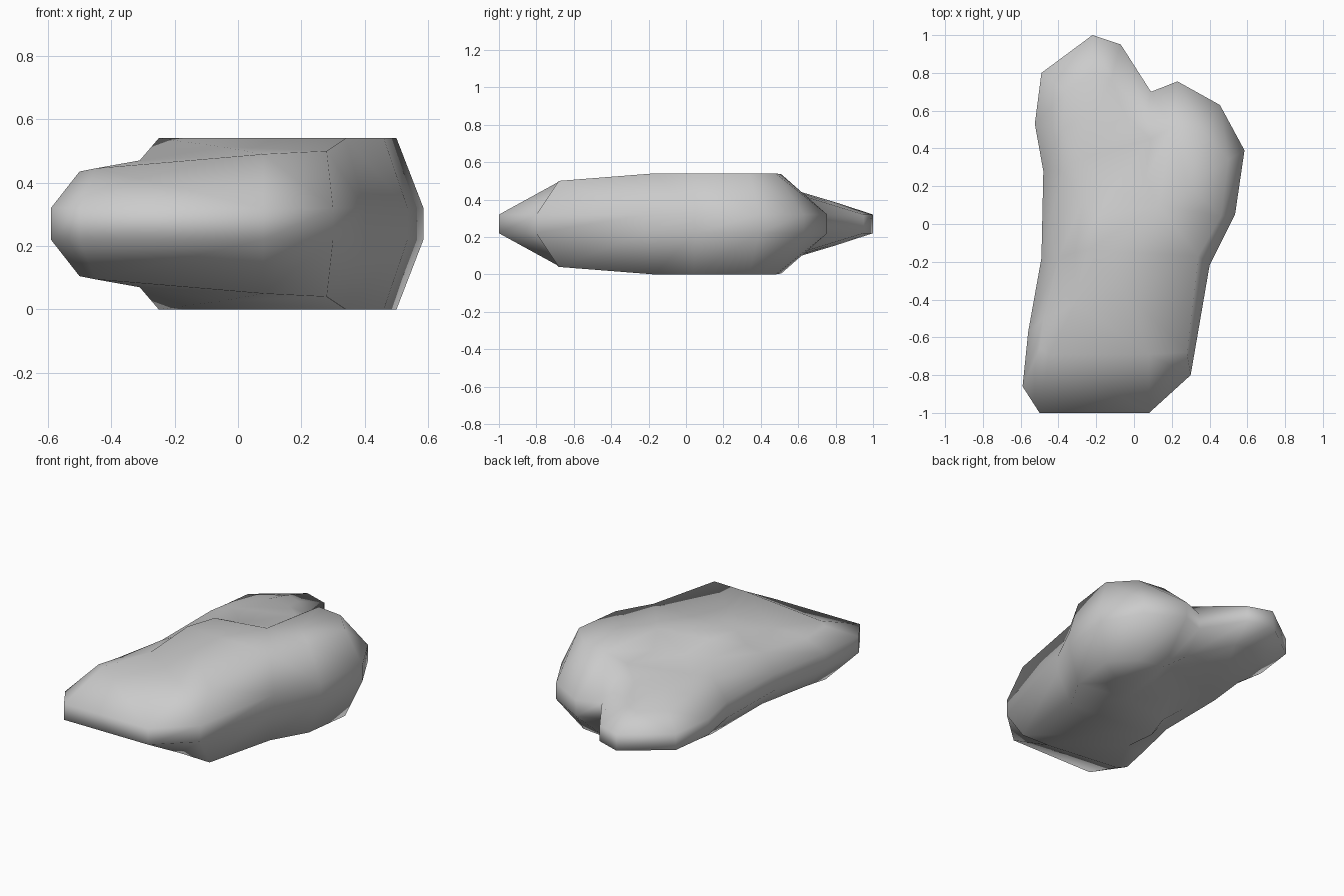
import bpy, bmesh
from mathutils import Vector
from mathutils.geometry import delaunay_2d_cdt

if "Cube" in bpy.data.objects:
    bpy.data.objects.remove(bpy.data.objects["Cube"])

MID, EDGE = 0.27, 0.05   # mid-plane height, half thickness of the rim band

# rim outline seen from above, counted clockwise from the rear left lobe
rim = [(-.22, 1), (-.07, .95), (.09, .70), (.23, .755), (.455, .63), (.585, .39),
       (.535, .05), (.40, -.22), (.30, -.80), (.08, -1), (-.50, -1), (-.59, -.86),
       (-.56, -.57), (-.49, -.18), (-.48, .28), (-.525, .53), (-.49, .80)]

# matching shoulder ring: x, y, half thickness
shoulder = [(-.22, .80, .115), (-.12, .77, .115), (.07, .56, .17), (.20, .51, .265),
            (.37, .48, .27), (.50, .34, .27), (.46, .04, .27), (.34, -.17, .27),
            (.28, -.68, .23), (.08, -.69, .22), (-.45, -.69, .175), (-.50, -.66, .165),
            (-.48, -.50, .15), (-.40, -.18, .16), (-.38, .28, .175), (-.38, .50, .15),
            (-.36, .70, .12)]

# crown points on the broad faces: high plateau edge, then the lower rear left lobe
crown = [(-.25, -.14, .27), (-.19, .04, .27), (.13, .10, .27), (.29, .20, .27),
         (-.31, -.15, .20), (-.31, -.42, .20), (-.27, .12, .205), (-.12, .18, .21),
         (.06, .24, .21), (.09, .45, .20), (-.28, .35, .195), (-.20, .60, .175),
         (-.05, .58, .175), (-.05, -.36, .243)]

n = len(rim)
pts = shoulder + crown
co, _, tris, orig, _, _ = delaunay_2d_cdt(
    [Vector(p[:2]) for p in pts],
    [(n, n + 1), (n + 1, n + 2), (n + 2, 3), (n, 7)],   # plateau edge lines
    [list(range(n))], 1, 1e-5)

bm = bmesh.new()
rings = []
for s in (1, -1):
    # rim band, sloping shoulder and crowned face, repeated above and below
    edge = [bm.verts.new((x, y, MID + s * EDGE)) for x, y in rim]
    top = [bm.verts.new((x, y, MID + s * h)) for x, y, h in pts]
    rings.append(edge)
    for i in range(n):
        j = (i + 1) % n
        bm.faces.new((edge[i], edge[j], top[j], top[i]))
    for t in tris:
        bm.faces.new([top[orig[k][0]] for k in t])
for i in range(n):
    j = (i + 1) % n
    bm.faces.new((rings[0][i], rings[0][j], rings[1][j], rings[1][i]))

bmesh.ops.recalc_face_normals(bm, faces=bm.faces)
for f in bm.faces:
    f.smooth = True

mesh = bpy.data.meshes.new("stone_slab")
bm.to_mesh(mesh)
bm.free()
bpy.context.collection.objects.link(bpy.data.objects.new("stone_slab", mesh))
